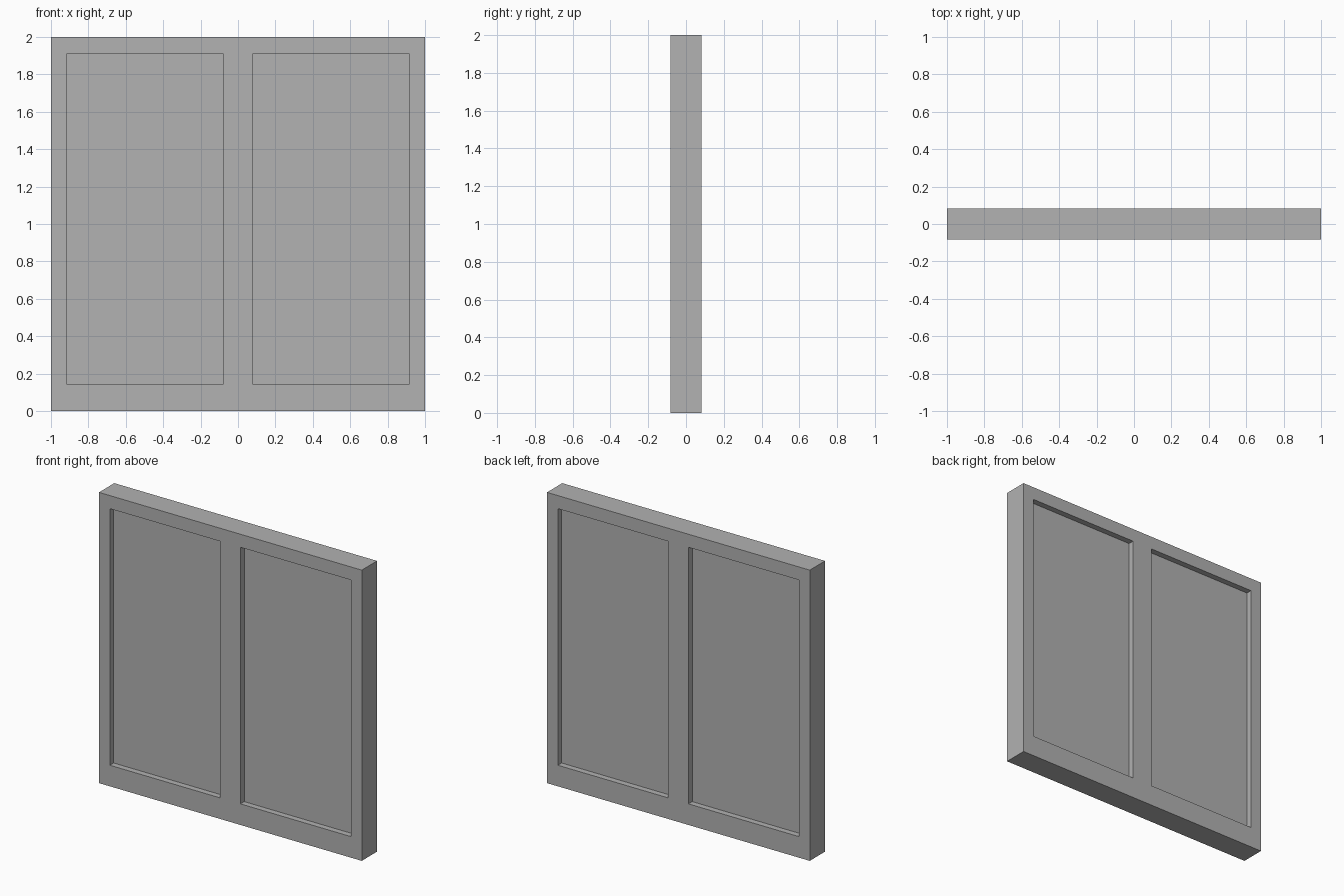
import bpy

cube = bpy.data.objects.get("Cube")
if cube:
    bpy.data.objects.remove(cube, do_unlink=True)

# Single plain grey
grey = bpy.data.materials.new("plain_grey")
grey.use_nodes = True
colour = (0.445, 0.445, 0.445, 1)
grey.diffuse_color = colour
grey.node_tree.nodes["Principled BSDF"].inputs["Base Color"].default_value = colour


def box(name, x0, x1, z0, z1, half_depth):
    """Board spanning x0..x1 and z0..z1, centred in depth."""
    bpy.ops.mesh.primitive_cube_add(size=1, location=((x0 + x1) / 2, 0, (z0 + z1) / 2))
    ob = bpy.context.object
    ob.name = name
    ob.scale = (x1 - x0, 2 * half_depth, z1 - z0)
    bpy.ops.object.transform_apply(location=False, rotation=False, scale=True)
    ob.data.materials.append(grey)
    return ob


HALF_DEPTH = 0.083
INNER_X = 0.917
BOTTOM, TOP = 0.145, 1.91

# Outer frame: full-height stiles with rails between them
box("left_stile", INNER_X, 1, 0, 2, HALF_DEPTH)
box("right_stile", -1, -INNER_X, 0, 2, HALF_DEPTH)
box("bottom_rail", -INNER_X, INNER_X, 0, BOTTOM, HALF_DEPTH)
box("top_rail", -INNER_X, INNER_X, TOP, 2, HALF_DEPTH)

# Centre post
box("centre_post", -0.077, 0.077, BOTTOM, TOP, HALF_DEPTH)

# Recessed panels either side of the post
box("left_panel", 0.077, INNER_X, BOTTOM, TOP, 0.042)
box("right_panel", -INNER_X, -0.077, BOTTOM, TOP, 0.042)
